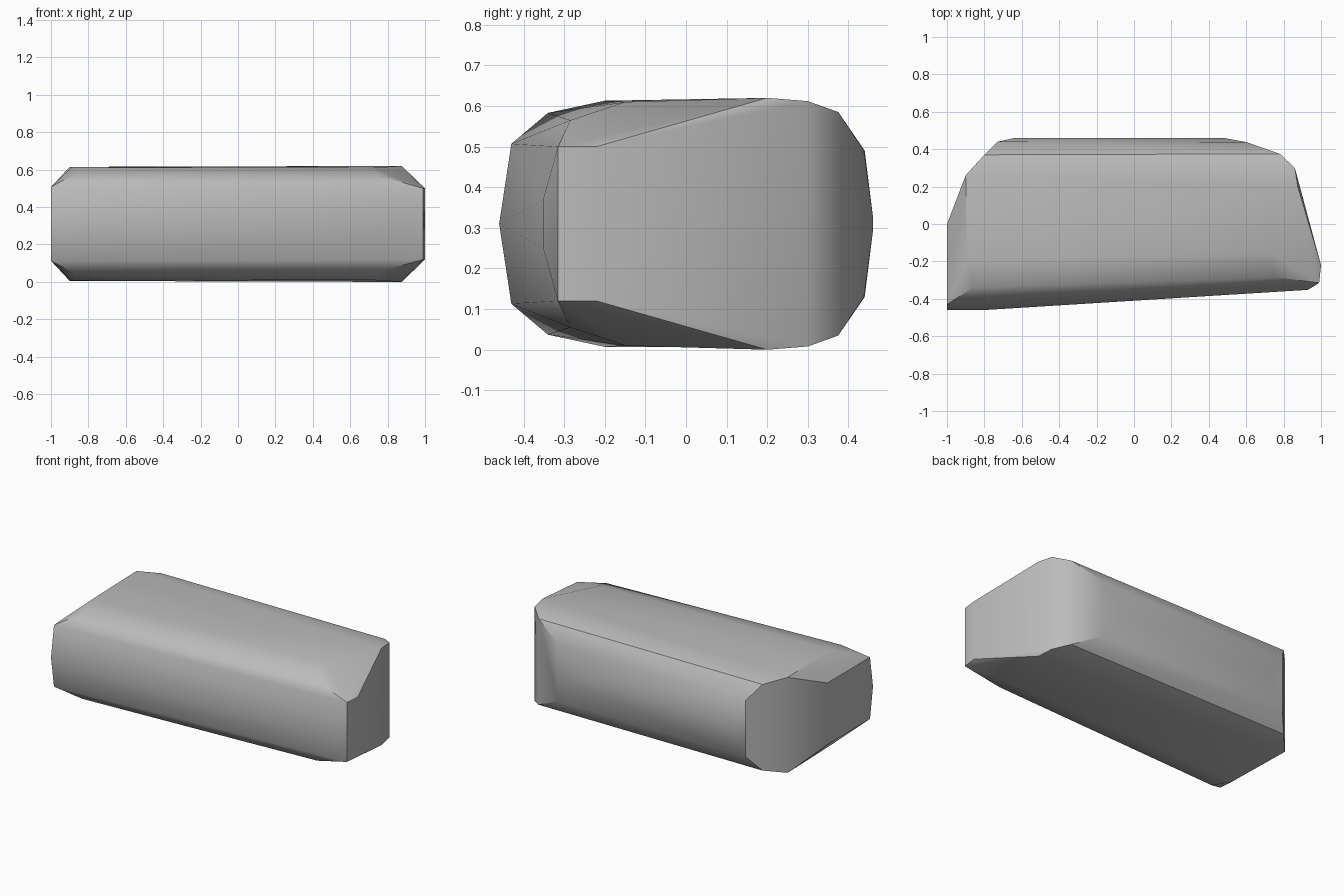
import bpy
import bmesh
import math

cube = bpy.data.objects.get("Cube")
if cube:
    bpy.data.objects.remove(cube, do_unlink=True)

HEIGHT = 0.62

# Corner points of the upper half; each is mirrored to the underside
left_end = [(-1, -0.43, 0.507), (-1, -0.46, 0.31), (-1, 0, 0.507),
            (-0.9, 0.26, 0.615), (-0.8, 0.37, 0.585)]
front_side = [(-0.8, -0.46, 0.31), (-0.86, -0.34, 0.583), (-0.89, -0.2, 0.613),
              (0.93, -0.352, 0.37), (0.76, -0.285, 0.565), (0.72, -0.15, 0.61)]
right_end = [(0.99, -0.315, 0.5), (1, -0.22, 0.5), (0.875, 0.2, 0.62),
             (0.86, 0.3, 0.612), (0.78, 0.375, 0.585)]
back_side = [(-0.73, 0.44, 0.49), (-0.64, 0.46, 0.33),
             (0.48, 0.46, 0.33), (0.6, 0.438, 0.49)]


def mirrored(points):
    """Return the points together with their reflection about mid height."""
    return points + [(x, y, HEIGHT - z) for x, y, z in points]


def grey_material(name, value):
    mat = bpy.data.materials.new(name)
    mat.use_nodes = True
    colour = (value, value, value, 1)
    mat.diffuse_color = colour
    mat.node_tree.nodes["Principled BSDF"].inputs["Base Color"].default_value = colour
    return mat


# Chiselled block: a convex shell stretched over the corner points
bm = bmesh.new()
for point in mirrored(left_end + front_side + right_end + back_side):
    bm.verts.new(point)
hull = bmesh.ops.convex_hull(bm, input=bm.verts[:])
loose = {v for v in hull["geom_interior"] + hull["geom_unused"]
         if isinstance(v, bmesh.types.BMVert)}
bmesh.ops.delete(bm, geom=list(loose), context="VERTS")

# Merge nearly flat facets, then face them outwards
bmesh.ops.dissolve_limit(bm, angle_limit=math.radians(2),
                         verts=bm.verts[:], edges=bm.edges[:])
bmesh.ops.recalc_face_normals(bm, faces=bm.faces[:])

mesh = bpy.data.meshes.new("stone_block")
bm.to_mesh(mesh)
bm.free()
mesh.materials.append(grey_material("stone grey", 0.5))
block = bpy.data.objects.new("stone_block", mesh)
bpy.context.collection.objects.link(block)

# Soft shading over the rounded edges, crisp at the chipped ends
bpy.ops.object.select_all(action="DESELECT")
block.select_set(True)
bpy.context.view_layer.objects.active = block
bpy.ops.object.shade_smooth_by_angle(angle=math.radians(32))
